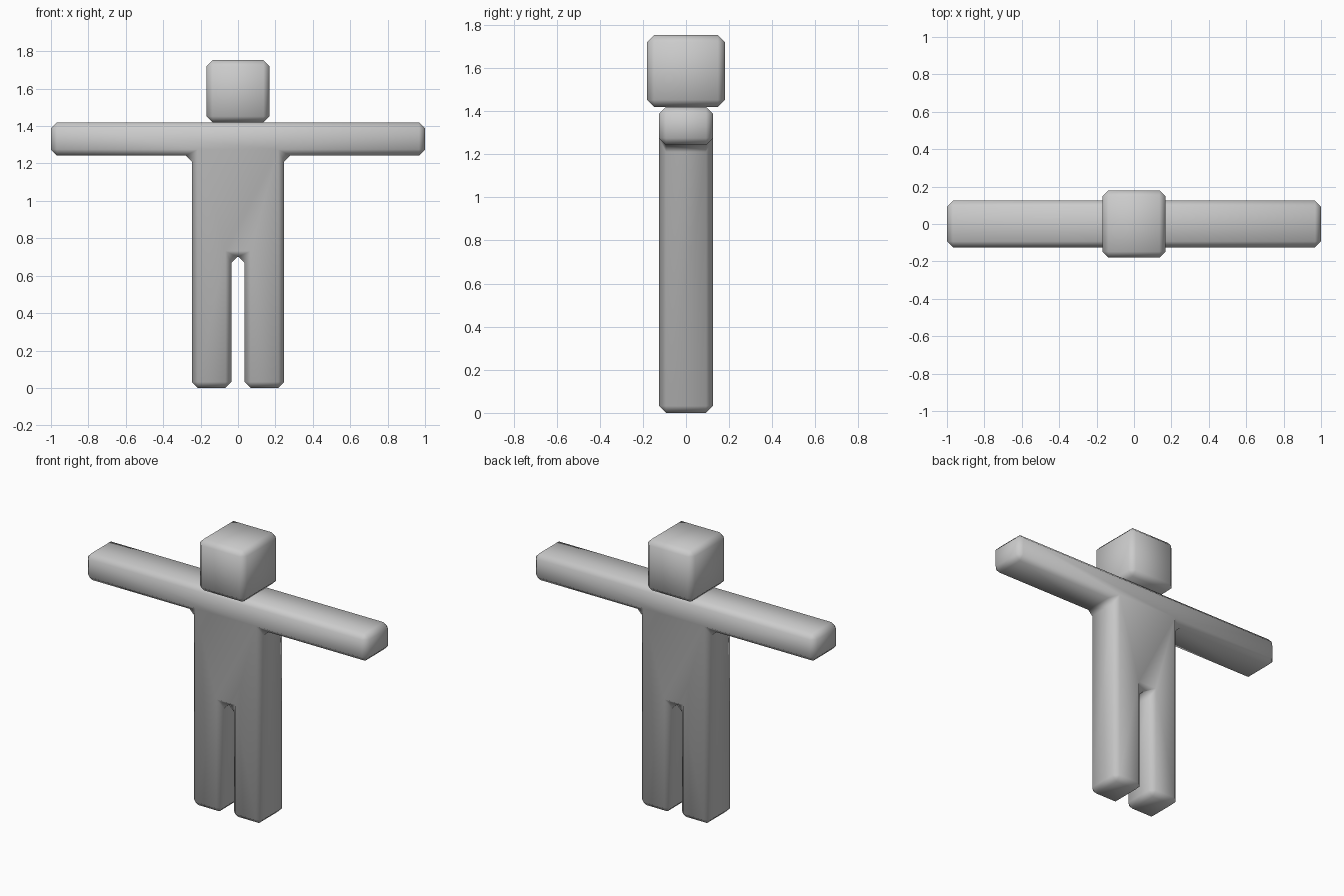
import bpy, bmesh
from mathutils import Vector

if "Cube" in bpy.data.objects:
    bpy.data.objects.remove(bpy.data.objects["Cube"])

BEVEL = 0.032


def extrude_profile(name, half, depth):
    """Mirror a half outline across x = 0, extrude it along y and chamfer it."""
    outline = half + [(-x, z) for x, z in reversed(half)]
    bm = bmesh.new()
    face = bm.faces.new([bm.verts.new((x, -depth, z)) for x, z in outline])
    ext = bmesh.ops.extrude_face_region(bm, geom=[face], use_keep_orig=True)
    verts = [g for g in ext["geom"] if isinstance(g, bmesh.types.BMVert)]
    bmesh.ops.translate(bm, verts=verts, vec=Vector((0, 2 * depth, 0)))
    bmesh.ops.recalc_face_normals(bm, faces=bm.faces[:])
    mesh = bpy.data.meshes.new(name)
    bm.to_mesh(mesh)
    bm.free()
    for p in mesh.polygons:
        p.use_smooth = True
    obj = bpy.data.objects.new(name, mesh)
    bpy.context.collection.objects.link(obj)
    # single-segment chamfer on every corner
    mod = obj.modifiers.new("chamfer", "BEVEL")
    mod.width = BEVEL
    mod.segments = 1
    mod.limit_method = "ANGLE"
    return obj


# torso with legs and outstretched arms, one continuous piece
extrude_profile("body", [
    (0.035, 0.70), (0.035, 0.0), (0.247, 0.0),
    (0.247, 1.243), (1.0, 1.243), (1.0, 1.42),
], 0.125)

# head block
extrude_profile("head", [(0.168, 1.42), (0.168, 1.753)], 0.18)
